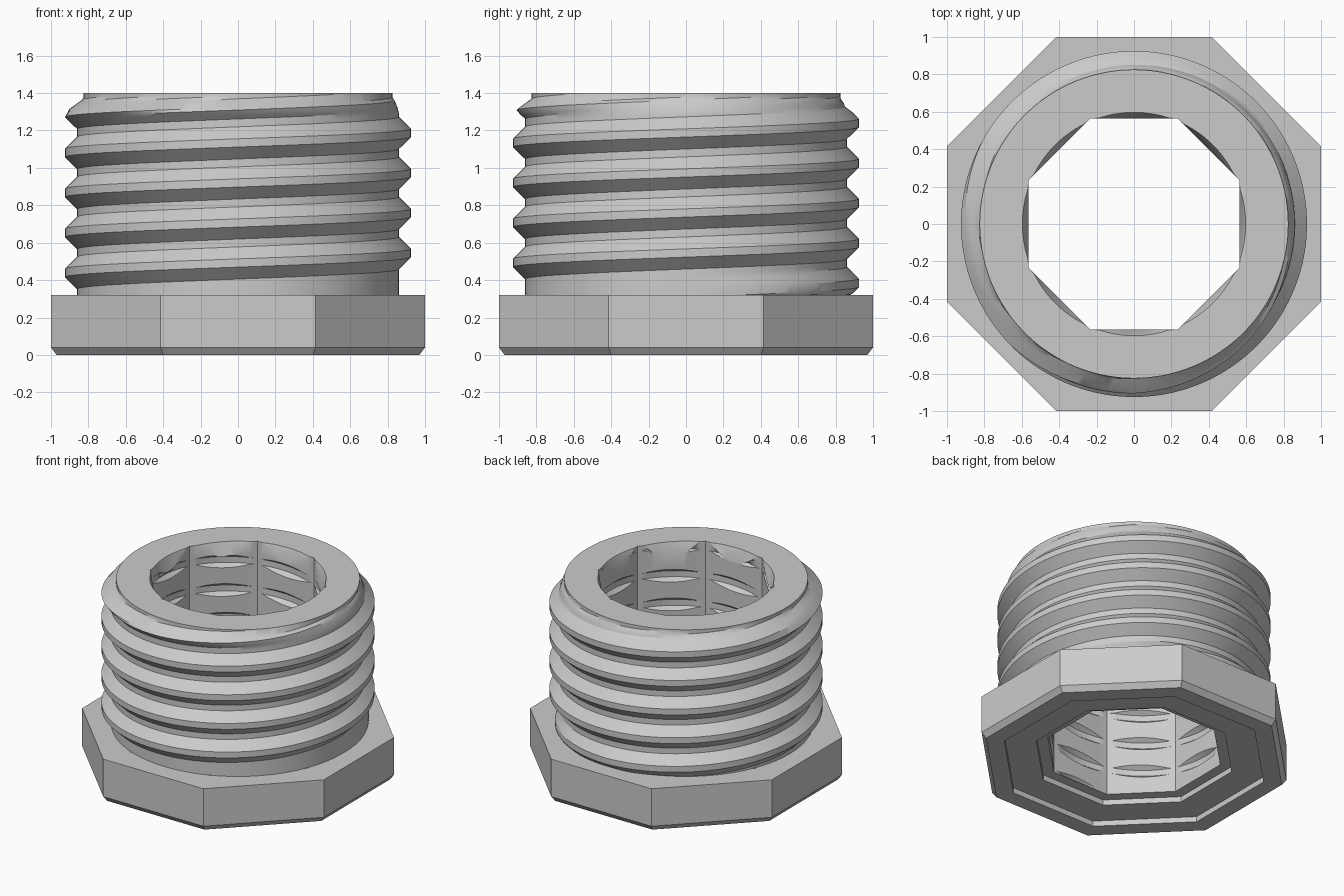
import bpy
import bmesh
from math import cos, pi, sin

cube = bpy.data.objects.get("Cube")
if cube:
    bpy.data.objects.remove(cube, do_unlink=True)

# Shared dimensions
HEIGHT, FLANGE_TOP = 1.4, 0.32
PITCH, START, TURNS = 0.214, 0.331, 5
ROOT, CREST, TOP_RADIUS = 0.86, 0.925, 0.825
CREST_HALF, FLANK_END = 0.022, 0.086
BORE, BORE_THREAD, BORE_BOTTOM = 0.565, 0.597, 0.08
SEGMENTS = 160

grey = bpy.data.materials.new("light grey")
grey.use_nodes = True
colour = (0.6, 0.6, 0.6, 1)
grey.diffuse_color = colour
grey.node_tree.nodes["Principled BSDF"].inputs["Base Color"].default_value = colour


def clamp(value, low, high):
    return max(low, min(high, value))


def octagon(apothem, angle):
    """Radius of an octagon with flats facing the axes."""
    return apothem / cos((angle + pi / 8) % (pi / 4) - pi / 8)


def loft(name, angles, columns):
    """Join profiles of (radius, z) standing at successive angles."""
    rows = len(columns[0])
    verts = [(r * cos(a), r * sin(a), z)
             for a, column in zip(angles, columns) for r, z in column]
    faces = []
    for i in range(len(columns) - 1):
        for j in range(rows - 1):
            a, b = i * rows + j, (i + 1) * rows + j
            faces.append((a, b, b + 1, a + 1))
    mesh = bpy.data.meshes.new(name)
    mesh.from_pydata(verts, [], faces)
    bm = bmesh.new()
    bm.from_mesh(mesh)
    bmesh.ops.remove_doubles(bm, verts=bm.verts, dist=0.0002)
    bm.to_mesh(mesh)
    bm.free()
    mesh.materials.append(grey)
    obj = bpy.data.objects.new(name, mesh)
    bpy.context.collection.objects.link(obj)
    bpy.ops.object.select_all(action="DESELECT")
    obj.select_set(True)
    bpy.context.view_layer.objects.active = obj
    bpy.ops.object.shade_smooth_by_angle(angle=pi / 6)
    return obj


# Outer thread: offsets across one pitch, with extra points on the flanks
flank = [CREST_HALF + (FLANK_END - CREST_HALF) * k / 4 for k in range(4, -1, -1)]
OFFSETS = [-PITCH / 2] + [-f for f in flank] + flank[::-1]


def outer_point(turn, offset):
    z = clamp(START + PITCH * turn + offset, FLANGE_TOP, HEIGHT)
    fade = clamp(min(turn, TURNS - turn) * 4, 0, 1)
    shape = clamp((FLANK_END - abs(offset)) / (FLANK_END - CREST_HALF), 0, 1)
    root = ROOT - max(0, z - 1.3) * 0.35
    lead_in = TOP_RADIUS + max(0, 1.37 - z) * 1.4
    return min(root + (CREST - ROOT) * fade * shape, lead_in), z


# Octagonal bore cut by an inner thread, with a conical mouth on top
def bore_points(angle, turn):
    flat = octagon(BORE, angle)
    depth = max(0, BORE_THREAD - flat)
    top = HEIGHT - depth * 3
    foot = CREST_HALF + depth * 0.8
    points = []
    for offset, radius in ((foot, flat), (CREST_HALF, flat + depth),
                           (-CREST_HALF, flat + depth), (-foot, flat)):
        z = START + PITCH * turn + offset
        if not BORE_BOTTOM < z < top:
            radius = flat
        points.append((radius, clamp(z, BORE_BOTTOM, top)))
    return points


def sleeve_column(angle):
    part = angle / (2 * pi)
    column = [outer_point(part + k, o) for k in range(-2, 8) for o in OFFSETS]
    column.append((max(octagon(BORE, angle), BORE_THREAD), HEIGHT))
    for k in range(8, -5, -1):
        column += bore_points(angle, part + k)
    return column


angles = [2 * pi * i / SEGMENTS for i in range(SEGMENTS + 1)]
loft("threaded_sleeve", angles, [sleeve_column(a) for a in angles])

# Octagonal flange with a chamfered lower edge and stepped recess beneath
FLANGE = [(BORE, BORE_BOTTOM), (0.64, BORE_BOTTOM), (0.64, 0.04), (0.85, 0.04),
          (0.85, 0), (0.97, 0), (1, 0.04), (1, FLANGE_TOP), (0.8, FLANGE_TOP)]
corners = [pi / 8 + pi / 4 * i for i in range(9)]
loft("octagonal_flange", corners,
     [[(a / cos(pi / 8), z) for a, z in FLANGE] for _ in corners])
